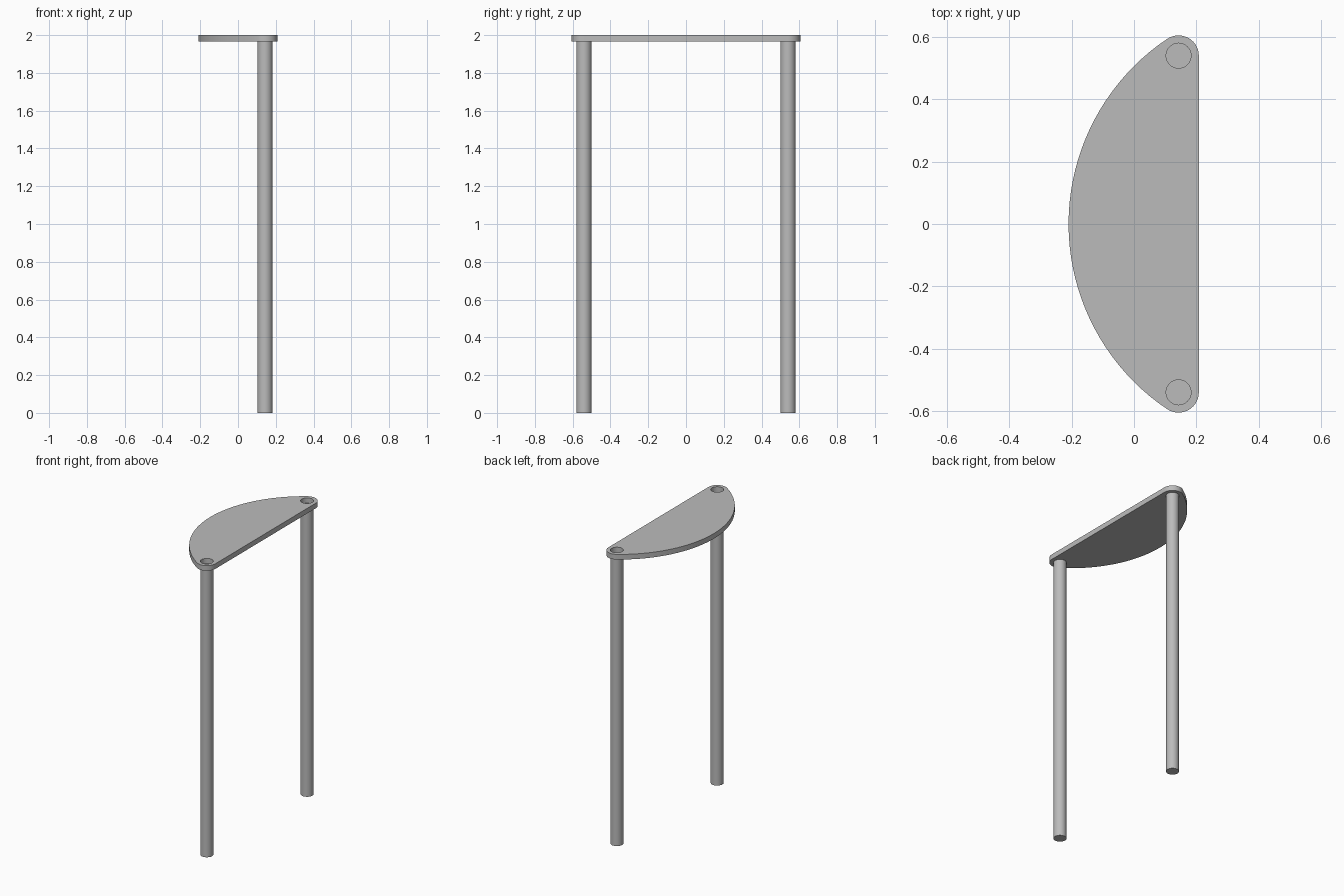
import bpy, bmesh, math
from mathutils import Vector

if "Cube" in bpy.data.objects:
    bpy.data.objects.remove(bpy.data.objects["Cube"])

grey = bpy.data.materials.new("plain grey")
grey.use_nodes = True
colour = (0.5, 0.5, 0.5, 1)
grey.diffuse_color = colour
grey.node_tree.nodes["Principled BSDF"].inputs["Base Color"].default_value = colour

LEG_X, LEG_Y, LEG_R = 0.143, 0.54, 0.04
END_R = 0.065                 # rounded tips of the top
TOP, UNDER = 2.0, 1.965
ARC_X, ARC_R = 0.506, 0.716   # long curved edge


def arc(cx, cy, r, start, end, steps):
    angles = [start + (end - start) * i / steps for i in range(steps + 1)]
    return [(cx + r * math.cos(a), cy + r * math.sin(a)) for a in angles]


def prism(name, outline, low, high):
    bm = bmesh.new()
    base = bm.faces.new([bm.verts.new((x, y, low)) for x, y in outline])
    grown = bmesh.ops.extrude_face_region(bm, geom=[base])["geom"]
    bmesh.ops.translate(bm, vec=Vector((0, 0, high - low)),
                        verts=[v for v in grown if isinstance(v, bmesh.types.BMVert)])
    bmesh.ops.recalc_face_normals(bm, faces=bm.faces)
    mesh = bpy.data.meshes.new(name)
    bm.to_mesh(mesh)
    bm.free()
    mesh.materials.append(grey)
    obj = bpy.data.objects.new(name, mesh)
    bpy.context.collection.objects.link(obj)
    return obj


# Half-moon top: straight edge, two rounded tips and one long arc
tangent = math.atan2(LEG_Y, LEG_X - ARC_X)
outline = arc(LEG_X, LEG_Y, END_R, 0, tangent, 14)
outline += arc(ARC_X, 0, ARC_R, tangent, 2 * math.pi - tangent, 40)[1:-1]
outline += arc(LEG_X, -LEG_Y, END_R, -tangent, 0, 14)
top = prism("table_top", outline, UNDER, TOP)

# Legs, each with an open socket through the top above it
parts = [top]
for side, y in (("front", -LEG_Y), ("back", LEG_Y)):
    circle = arc(LEG_X, y, LEG_R, 0, 2 * math.pi, 40)[:-1]
    parts.append(prism(side + "_leg", circle, 0, UNDER))
    cutter = prism(side + "_socket_cutter", circle, UNDER - 0.1, TOP + 0.1)
    cutter.hide_render = True
    cutter.hide_set(True)
    hole = top.modifiers.new(side + "_socket", "BOOLEAN")
    hole.operation = "DIFFERENCE"
    hole.solver = "EXACT"
    hole.object = cutter

bpy.ops.object.select_all(action="DESELECT")
for obj in parts:
    obj.select_set(True)
bpy.context.view_layer.objects.active = top
bpy.ops.object.shade_smooth_by_angle(angle=math.radians(30))
